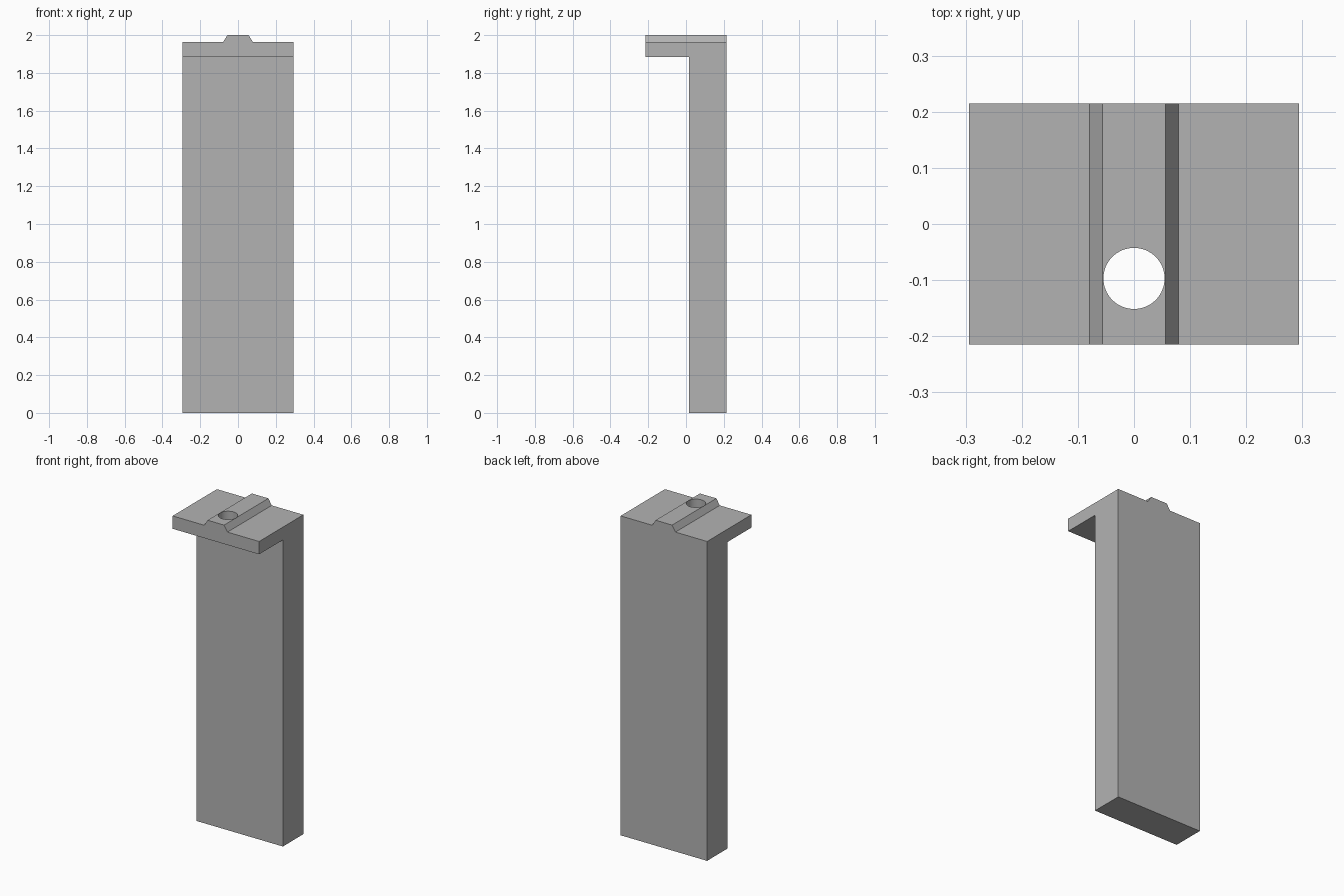
import bpy
import bmesh
from mathutils import Matrix

if "Cube" in bpy.data.objects:
    bpy.data.objects.remove(bpy.data.objects["Cube"], do_unlink=True)

WIDTH, DEPTH = 0.294, 0.215          # half sizes
LEG_FRONT = 0.016                    # y of the leg's front face
LIP_BOTTOM, LIP_TOP, RIDGE_TOP = 1.884, 1.963, 2.0

grey = bpy.data.materials.new("plain grey")
grey.use_nodes = True
colour = (0.45, 0.45, 0.45, 1)
grey.diffuse_color = colour
grey.node_tree.nodes["Principled BSDF"].inputs["Base Color"].default_value = colour


def add_object(name, bm):
    bmesh.ops.recalc_face_normals(bm, faces=bm.faces)
    mesh = bpy.data.meshes.new(name)
    bm.to_mesh(mesh)
    bm.free()
    mesh.materials.append(grey)
    obj = bpy.data.objects.new(name, mesh)
    bpy.context.collection.objects.link(obj)
    return obj


# Body: the front outline with its ridge, extruded front to back
half = [(WIDTH, 0), (WIDTH, LIP_TOP), (0.079, LIP_TOP), (0.056, RIDGE_TOP)]
outline = half + [(-x, z) for x, z in reversed(half)]
bm = bmesh.new()
face = bm.faces.new([bm.verts.new((x, -DEPTH, z)) for x, z in outline])
swept = bmesh.ops.extrude_face_region(bm, geom=[face])["geom"]
bmesh.ops.translate(bm, vec=(0, 2 * DEPTH, 0),
                    verts=[v for v in swept if isinstance(v, bmesh.types.BMVert)])
body = add_object("bracket_body", bm)

# Cutter that leaves the overhanging lip in front of the leg
bm = bmesh.new()
size = (2, 1, LIP_BOTTOM + 1)
centre = (0, LEG_FRONT - 0.5, (LIP_BOTTOM - 1) / 2)
bmesh.ops.create_cube(bm, size=1, matrix=Matrix.Translation(centre) @ Matrix.Diagonal((*size, 1)))
under_lip = add_object("under_lip_cutter", bm)

# Cutter for the round hole through the lip
bm = bmesh.new()
bmesh.ops.create_cone(bm, cap_ends=True, segments=64, radius1=0.0545, radius2=0.0545,
                      depth=0.6, matrix=Matrix.Translation((0, -0.097, 1.95)))
hole = add_object("hole_cutter", bm)

for cutter in (under_lip, hole):
    cutter.hide_render = True
    cutter.hide_set(True)
    cut = body.modifiers.new(cutter.name, 'BOOLEAN')
    cut.operation = 'DIFFERENCE'
    cut.solver = 'EXACT'
    cut.object = cutter

# Smooth only the wall of the hole
bpy.ops.object.select_all(action='DESELECT')
body.select_set(True)
bpy.context.view_layer.objects.active = body
for name in [m.name for m in body.modifiers]:
    bpy.ops.object.modifier_apply(modifier=name)
for cutter in (under_lip, hole):
    bpy.data.objects.remove(cutter, do_unlink=True)
bpy.ops.object.shade_smooth_by_angle()
